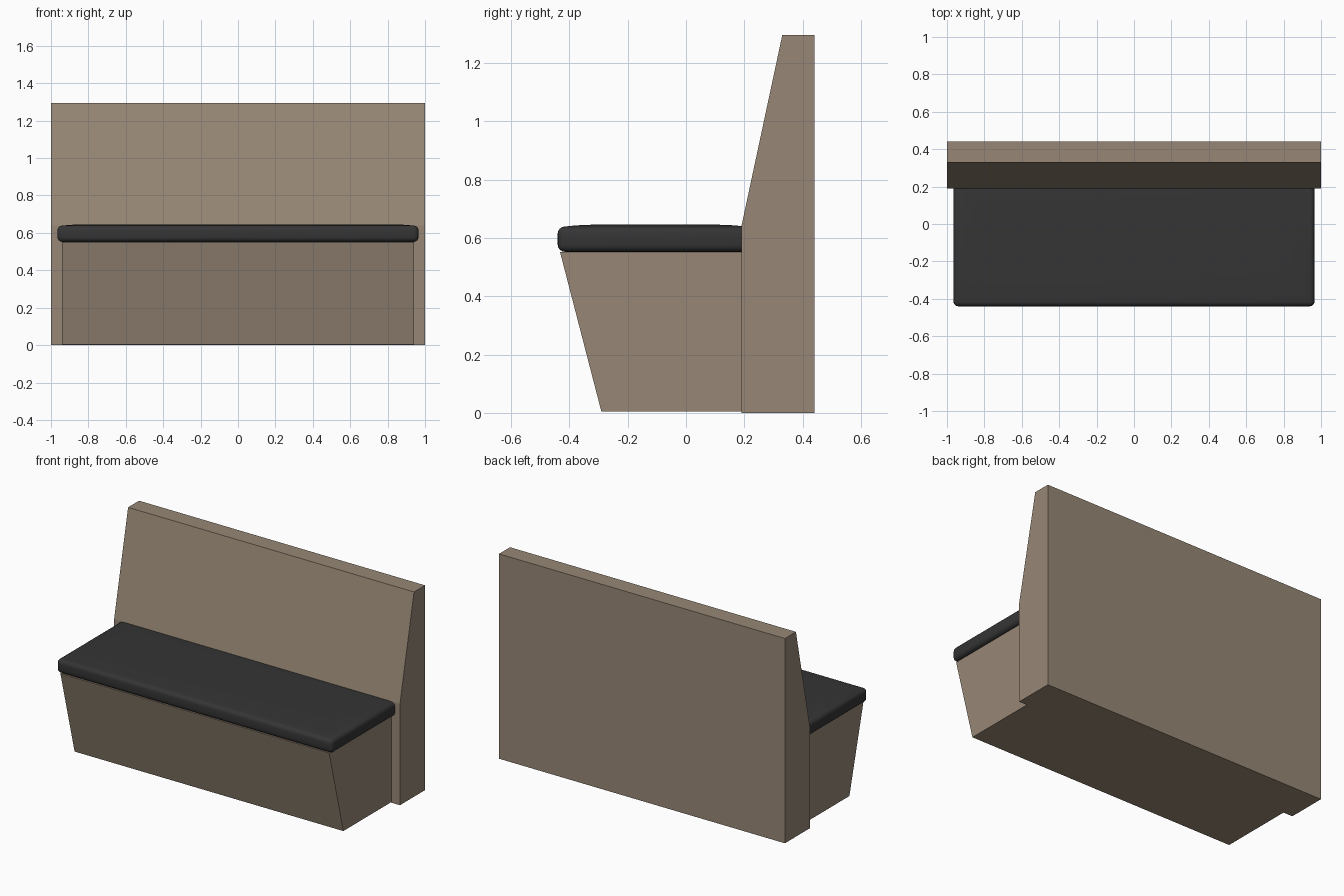
import bpy
import bmesh
import math

default = bpy.data.objects.get("Cube")
if default:
    bpy.data.objects.remove(default, do_unlink=True)


def make_material(name, color):
    mat = bpy.data.materials.new(name)
    mat.use_nodes = True
    mat.diffuse_color = color
    bsdf = mat.node_tree.nodes["Principled BSDF"]
    bsdf.inputs["Base Color"].default_value = color
    bsdf.inputs["Roughness"].default_value = 0.8
    return mat


def finish(name, bm, mat):
    bmesh.ops.recalc_face_normals(bm, faces=bm.faces[:])
    mesh = bpy.data.meshes.new(name)
    bm.to_mesh(mesh)
    bm.free()
    mesh.materials.append(mat)
    obj = bpy.data.objects.new(name, mesh)
    bpy.context.collection.objects.link(obj)
    return obj


def extrude_profile(name, profile, half_width, mat):
    """Sweep a side profile of (y, z) points across the bench width."""
    bm = bmesh.new()
    face = bm.faces.new([bm.verts.new((-half_width, y, z)) for y, z in profile])
    new = bmesh.ops.extrude_face_region(bm, geom=[face])["geom"]
    verts = [v for v in new if isinstance(v, bmesh.types.BMVert)]
    bmesh.ops.translate(bm, verts=verts, vec=(2 * half_width, 0, 0))
    return finish(name, bm, mat)


tan = make_material("tan_panel", (0.31, 0.245, 0.18, 1))
black = make_material("black_upholstery", (0.035, 0.035, 0.035, 1))

# Backrest with a sloped front, and the tapered seat base
extrude_profile("backrest", [(0.44, 0), (0.44, 1.295), (0.33, 1.295),
                             (0.19, 0.64), (0.19, 0)], 1.0, tan)
extrude_profile("seat_base", [(0.19, 0.004), (0.19, 0.552),
                              (-0.432, 0.552), (-0.29, 0.004)], 0.94, tan)

# Seat cushion: rounded slab tucked into the backrest
x, front, rear, low, high = 0.965, -0.44, 0.23, 0.552, 0.639
bm = bmesh.new()
bmesh.ops.create_cube(bm, size=1)
for v in bm.verts:
    v.co.x *= 2 * x
    v.co.y = (front + rear) / 2 + v.co.y * (rear - front)
    v.co.z = (low + high) / 2 + v.co.z * (high - low)
bmesh.ops.bevel(bm, geom=bm.edges[:], offset=0.025, segments=4,
                profile=0.5, affect='EDGES')

# Soft crown on the top of the cushion
bm.normal_update()
top = max(bm.faces, key=lambda f: f.calc_area() * f.normal.z)
for thickness, rise in ((0.06, 0.004), (0.1, 0.003)):
    bmesh.ops.inset_region(bm, faces=[top], thickness=thickness)
    bmesh.ops.translate(bm, verts=top.verts[:], vec=(0, 0, rise))
cushion = finish("seat_cushion", bm, black)

bpy.ops.object.select_all(action='DESELECT')
cushion.select_set(True)
bpy.context.view_layer.objects.active = cushion
bpy.ops.object.shade_smooth_by_angle(angle=math.radians(40))
